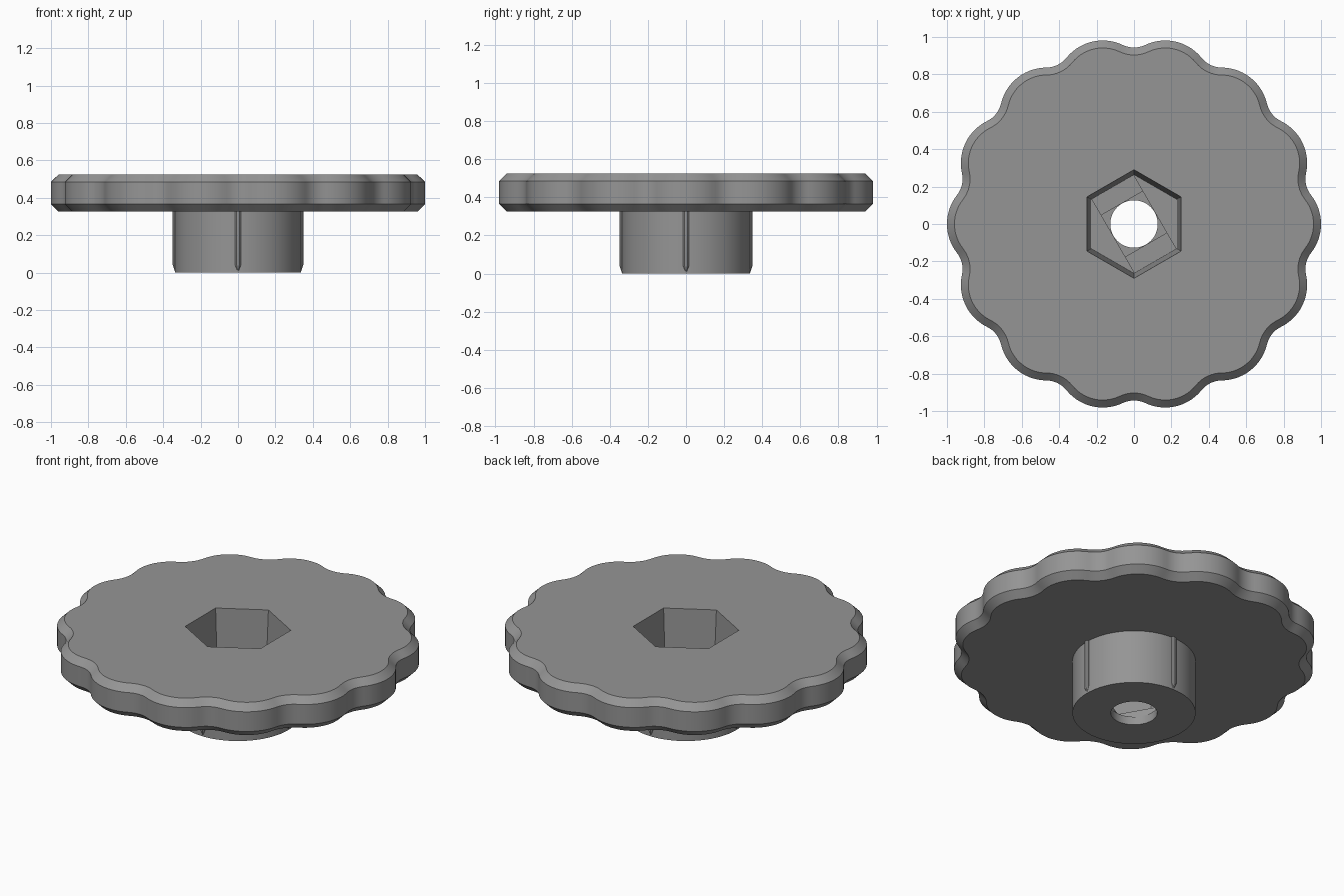
import bpy, bmesh, math
from mathutils import Matrix

if "Cube" in bpy.data.objects:
    bpy.data.objects.remove(bpy.data.objects["Cube"])

grey = bpy.data.materials.new("mid_grey")
grey.diffuse_color = (0.3, 0.3, 0.3, 1)
grey.use_nodes = True
grey.node_tree.nodes["Principled BSDF"].inputs["Base Color"].default_value = grey.diffuse_color


def loft(name, rings):
    """Closed solid through a stack of rings with equal point counts."""
    bm = bmesh.new()
    loops = [[bm.verts.new(p) for p in ring] for ring in rings]
    n = len(loops[0])
    for a, b in zip(loops, loops[1:]):
        for i in range(n):
            j = (i + 1) % n
            bm.faces.new((a[i], a[j], b[j], b[i]))
    bm.faces.new(loops[0][::-1])
    bm.faces.new(loops[-1])
    mesh = bpy.data.meshes.new(name)
    bm.to_mesh(mesh)
    bm.free()
    mesh.materials.append(grey)
    obj = bpy.data.objects.new(name, mesh)
    bpy.context.collection.objects.link(obj)
    return obj


def polygon(r, z, n, start=0.0):
    return [(r * math.cos(start + math.tau * i / n),
             r * math.sin(start + math.tau * i / n), z) for i in range(n)]


def scallop(inset, z, lobes=14, R=0.25, f=0.14):
    """Convex lobes joined by tangent concave fillets."""
    c, half = 1 - R, math.pi / lobes
    d = c * math.sin(half)
    v = c * math.cos(half) + math.sqrt((R + f) ** 2 - d * d)
    fx, fy = v * math.cos(half), v * math.sin(half)
    t = math.atan2(fy, fx - c)            # lobe angle at the tangent point
    back = half + math.pi                 # fillet direction at the valley
    sweep = back - (t + math.pi)
    base = [(c + (R - inset) * math.cos(a), (R - inset) * math.sin(a))
            for a in (-t + 2 * t * i / 14 for i in range(15))]
    base += [(fx + (f + inset) * math.cos(a), fy + (f + inset) * math.sin(a))
             for a in (t + math.pi + 2 * sweep * i / 8 for i in range(1, 8))]
    pts = []
    for k in range(lobes):
        rot = Matrix.Rotation(k * math.tau / lobes, 2)
        for x, y in base:
            pts.append((rot[0][0] * x + rot[0][1] * y,
                        rot[1][0] * x + rot[1][1] * y, z))
    return pts


def box(name, length, width, z0, z1, angle):
    ca, sa = math.cos(angle), math.sin(angle)
    corners = [(-length / 2, -width / 2), (length / 2, -width / 2),
               (length / 2, width / 2), (-length / 2, width / 2)]
    return loft(name, [[(x * ca - y * sa, x * sa + y * ca, z)
                        for x, y in corners] for z in (z0, z1)])


def boolean(target, tool, operation):
    mod = target.modifiers.new(tool.name, "BOOLEAN")
    mod.operation, mod.solver, mod.object = operation, "EXACT", tool
    bpy.context.view_layer.objects.active = target
    bpy.ops.object.modifier_apply(modifier=mod.name)
    bpy.data.objects.remove(tool)


# Scalloped hand wheel with chamfered rims
knob = loft("knob", [scallop(0.04, 0.326), scallop(0, 0.366),
                     scallop(0, 0.485), scallop(0.04, 0.524)])

# Round stem
boolean(knob, loft("stem", [polygon(0.337, 0, 96), polygon(0.337, 0.4, 96)]), "UNION")

# Tapered nut pocket, stepped floor and bolt hole
boolean(knob, loft("nut_pocket", [polygon(0.264, 0.09, 6, math.pi / 6),
                                  polygon(0.29, 0.524, 6, math.pi / 6),
                                  polygon(0.29, 0.56, 6, math.pi / 6)]), "DIFFERENCE")
boolean(knob, box("floor_slot", 0.456, 0.256, 0.07, 0.12, -math.pi / 3), "DIFFERENCE")
boolean(knob, box("floor_square", 0.256, 0.256, 0.05, 0.12, -math.pi / 3), "DIFFERENCE")
boolean(knob, loft("bolt_hole", [polygon(0.127, -0.1, 48), polygon(0.127, 0.1, 48)]), "DIFFERENCE")

# Four slim grip ribs, pointed at the lower end
parts = [knob]
for k in range(4):
    prof = [(0.325, -0.017), (0.342, -0.015), (0.349, -0.007),
            (0.349, 0.007), (0.342, 0.015), (0.325, 0.017)]
    rings = [[(0.325 + (x - 0.325) * s, y * w, z) for x, y in prof]
             for z, s, w in ((0.005, 0.5, 0.15), (0.04, 1, 1), (0.34, 1, 1))]
    rib = loft(f"stem_rib_{k + 1}", rings)
    rib.data.transform(Matrix.Rotation(k * math.pi / 2, 4, "Z"))
    parts.append(rib)

# Smooth the curved walls, keep chamfers and corners crisp
for obj in parts:
    bpy.ops.object.select_all(action="DESELECT")
    obj.select_set(True)
    bpy.context.view_layer.objects.active = obj
    bpy.ops.object.shade_smooth_by_angle(angle=math.radians(28))
